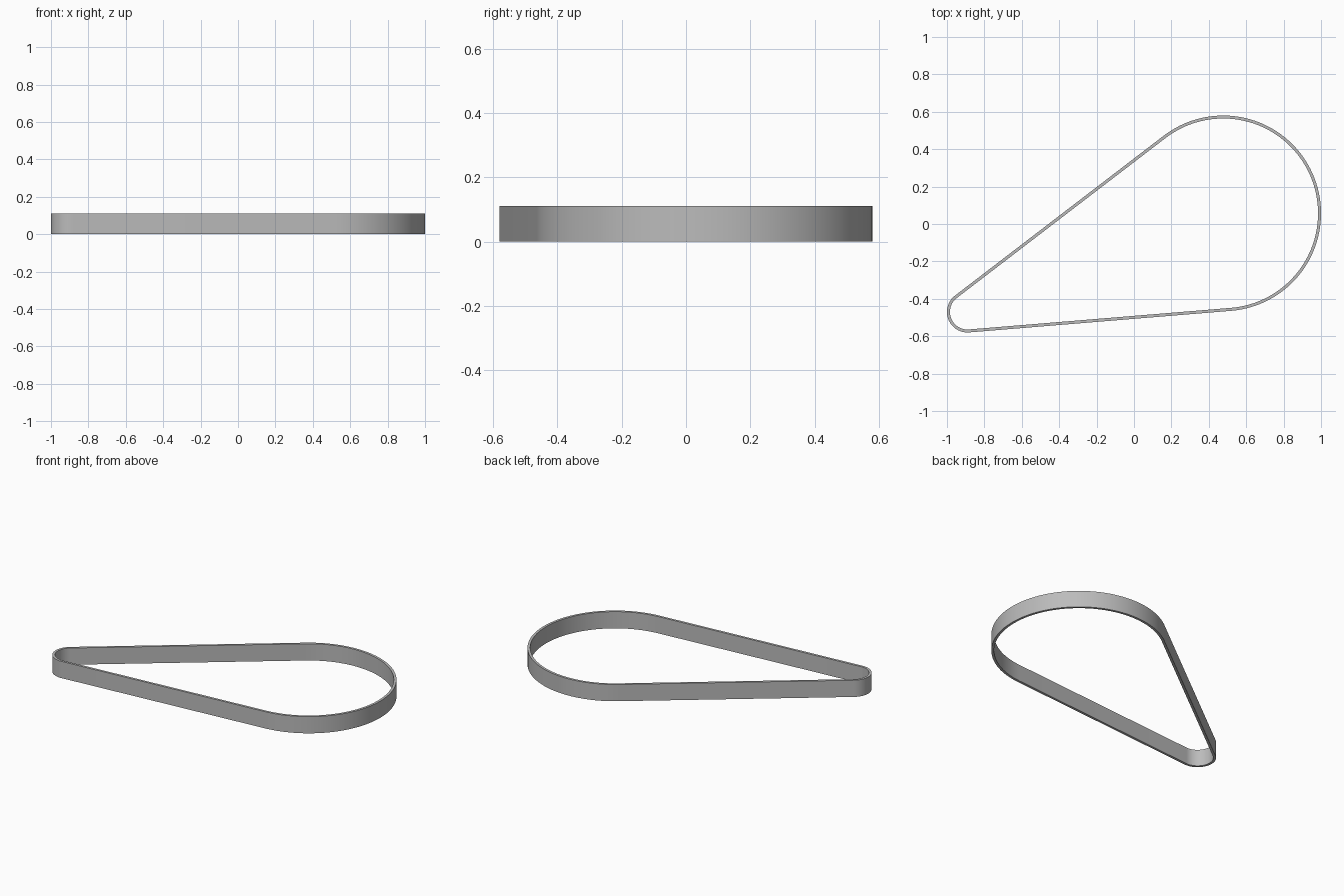
import bpy
import bmesh
from math import asin, atan2, cos, hypot, pi, radians, sin

cube = bpy.data.objects.get("Cube")
if cube:
    bpy.data.objects.remove(cube)

HEIGHT = 0.11
THICKNESS = 0.016
BIG_X, BIG_Y, BIG_R = 0.477, 0.057, 0.523
SMALL_X, SMALL_Y, SMALL_R = -0.89, -0.47, 0.11

# Grey belt material
grey = bpy.data.materials.new("belt grey")
grey.use_nodes = True
colour = (0.5, 0.5, 0.5, 1)
grey.diffuse_color = colour
grey.node_tree.nodes["Principled BSDF"].inputs["Base Color"].default_value = colour


def arc(x, y, r, start, end, steps):
    angles = [start + (end - start) * i / steps for i in range(steps + 1)]
    return [(x + r * cos(a), y + r * sin(a)) for a in angles]


def belt_path(inset):
    """Outline wrapping both wheels, joined by their outer tangents."""
    dx, dy = BIG_X - SMALL_X, BIG_Y - SMALL_Y
    axis = atan2(dy, dx)
    lean = asin((BIG_R - SMALL_R) / hypot(dx, dy))
    upper = axis + pi / 2 + lean
    lower = axis - pi / 2 - lean
    return (arc(BIG_X, BIG_Y, BIG_R - inset, lower, upper, 72)
            + arc(SMALL_X, SMALL_Y, SMALL_R - inset, upper, lower + 2 * pi, 36))


# Belt: rectangular section swept round the closed path
bm = bmesh.new()
outer, inner = belt_path(0), belt_path(THICKNESS)
rings = [[bm.verts.new((x, y, z)) for x, y in path]
         for path, z in ((outer, 0), (outer, HEIGHT), (inner, HEIGHT), (inner, 0))]
count = len(outer)
for k in range(4):
    a, b = rings[k], rings[(k + 1) % 4]
    for i in range(count):
        j = (i + 1) % count
        bm.faces.new((a[i], a[j], b[j], b[i]))
bmesh.ops.recalc_face_normals(bm, faces=bm.faces)

mesh = bpy.data.meshes.new("belt")
bm.to_mesh(mesh)
bm.free()
mesh.materials.append(grey)
belt = bpy.data.objects.new("belt", mesh)
bpy.context.collection.objects.link(belt)

# Smooth walls, crisp rims
bpy.ops.object.select_all(action="DESELECT")
belt.select_set(True)
bpy.context.view_layer.objects.active = belt
bpy.ops.object.shade_smooth_by_angle(angle=radians(30))
